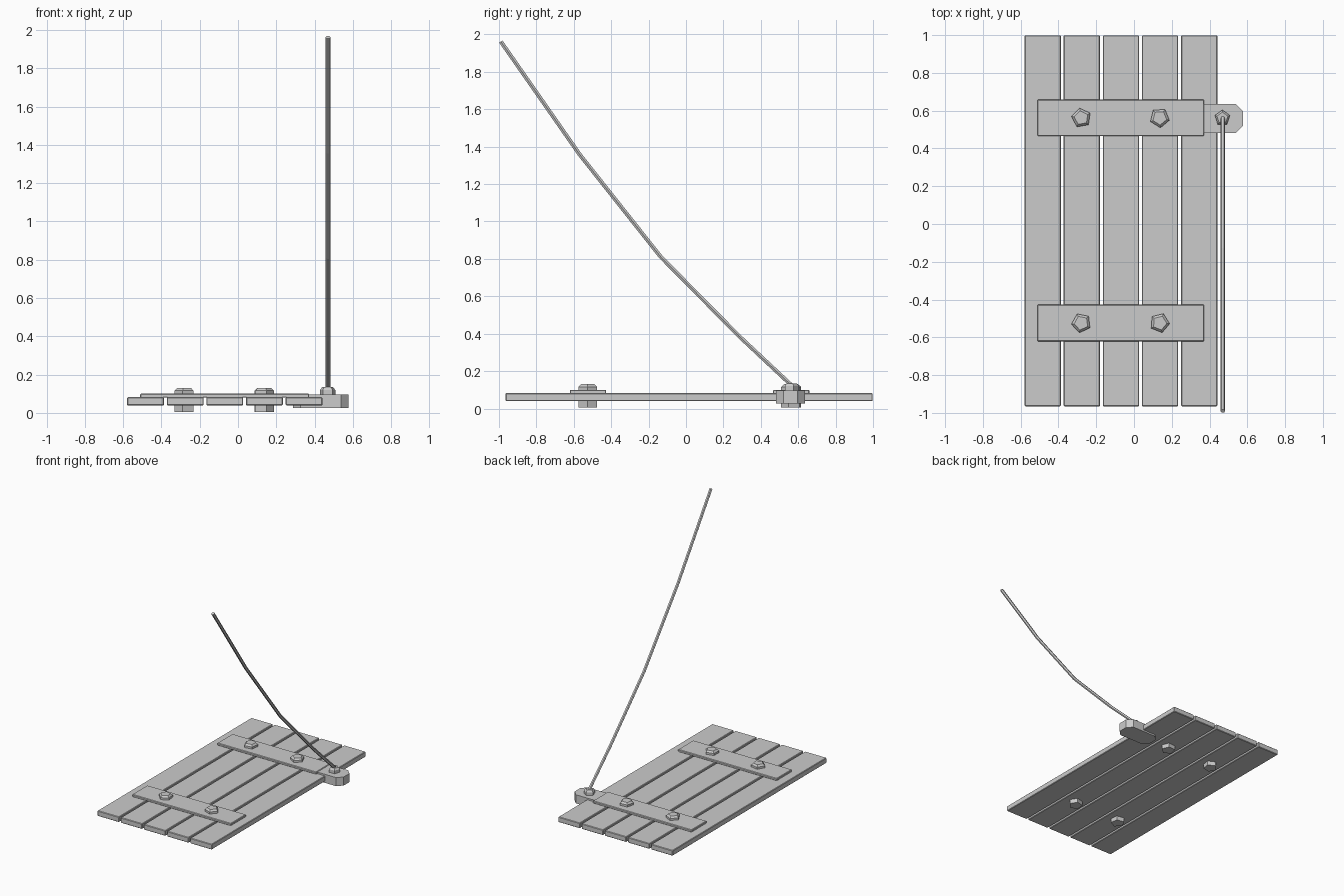
import bpy, bmesh, math
from mathutils import Vector

if "Cube" in bpy.data.objects:
    bpy.data.objects.remove(bpy.data.objects["Cube"])


def finish(bm, name, bevel=0.0):
    bmesh.ops.recalc_face_normals(bm, faces=bm.faces)
    me = bpy.data.meshes.new(name)
    bm.to_mesh(me)
    bm.free()
    ob = bpy.data.objects.new(name, me)
    bpy.context.collection.objects.link(ob)
    if bevel:
        mod = ob.modifiers.new("edge_chamfer", 'BEVEL')
        mod.width = bevel
        mod.segments = 1
    return ob


def prism(name, outline, z0, z1, bevel=0.0):
    bm = bmesh.new()
    face = bm.faces.new([bm.verts.new((x, y, z0)) for x, y in outline])
    top = bmesh.ops.extrude_face_region(bm, geom=[face], use_keep_orig=True)["geom"]
    verts = [v for v in top if isinstance(v, bmesh.types.BMVert)]
    bmesh.ops.translate(bm, verts=verts, vec=(0, 0, z1 - z0))
    return finish(bm, name, bevel)


def board(name, x0, x1, y0, y1, z0, z1):
    return prism(name, [(x0, y0), (x1, y0), (x1, y1), (x0, y1)], z0, z1, 0.004)


def bolt(name, x, y, r, z0, z1, angle):
    # Five-sided shank with a chamfered head
    bm = bmesh.new()
    rings = []
    for rad, z in ((r, z0), (r, z1 - 0.014), (r * 0.72, z1)):
        rings.append([bm.verts.new((x + rad * math.cos(a), y + rad * math.sin(a), z))
                      for a in (math.radians(angle + 72 * i) for i in range(5))])
    for lo, hi in zip(rings, rings[1:]):
        for i in range(5):
            j = (i + 1) % 5
            bm.faces.new((lo[i], lo[j], hi[j], hi[i]))
    bm.faces.new(rings[0][::-1])
    bm.faces.new(rings[-1])
    return finish(bm, name)


# Five long planks
for i in range(5):
    x = -0.579 + i * 0.207
    board(f"plank_{i + 1}", x, x + 0.192, -0.965, 0.998, 0.039, 0.082)

# Two cross braces, each held by two through bolts
for label, y, angles in (("back", 0.562, (100, 130)), ("front", -0.524, (115, 140))):
    board(f"{label}_brace", -0.511, 0.371, y - 0.097, y + 0.097, 0.080, 0.100)
    for k, (x, ang) in enumerate(zip((-0.279, 0.136), angles)):
        bolt(f"{label}_bolt_{k + 1}", x, y, 0.053, 0.005, 0.13, ang)

# Side lug with clipped corners that wraps the plank edge
cx, cy, hx, hy, c = 0.432, 0.558, 0.146, 0.077, 0.040
lug = [(cx + hx, cy - hy + c), (cx + hx, cy + hy - c), (cx + hx - c, cy + hy),
       (cx - hx + c, cy + hy), (cx - hx, cy + hy - c), (cx - hx, cy - hy + c),
       (cx - hx + c, cy - hy), (cx + hx - c, cy - hy)]
prism("rope_lug", lug, 0.026, 0.095)
bolt("lug_bolt", 0.468, 0.562, 0.042, 0.05, 0.134, 90)

# Sagging rope swept as a six-sided tube
path = [(0.59, 0.10), (0.286, 0.385), (-0.136, 0.812), (-0.57, 1.36), (-0.99, 1.962)]
pts = [Vector((0.47, y, z)) for y, z in path]
bm = bmesh.new()
rings = []
for i, p in enumerate(pts):
    t = (pts[min(i + 1, len(pts) - 1)] - pts[max(i - 1, 0)]).normalized()
    side = Vector((1, 0, 0))
    up = t.cross(side)
    rings.append([bm.verts.new(p + 0.0125 * (side * math.cos(a) + up * math.sin(a)))
                  for a in (math.tau * k / 6 for k in range(6))])
for a, b in zip(rings, rings[1:]):
    for k in range(6):
        n = (k + 1) % 6
        bm.faces.new((a[k], a[n], b[n], b[k]))
bm.faces.new(rings[0][::-1])
bm.faces.new(rings[-1])
finish(bm, "rope")
